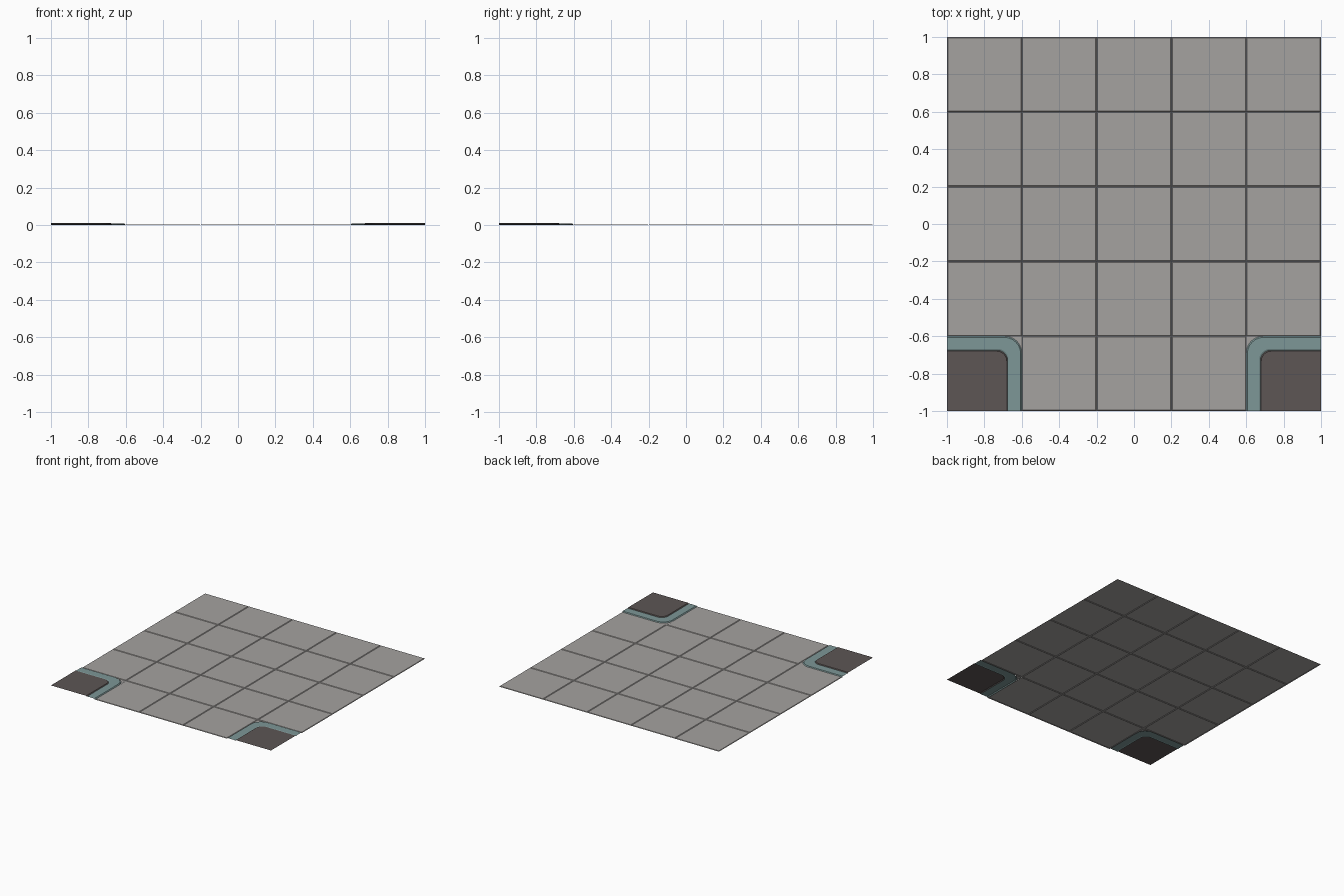
import bpy, bmesh, math

if "Cube" in bpy.data.objects:
    bpy.data.objects.remove(bpy.data.objects["Cube"])

def material(name, rgb):
    m = bpy.data.materials.new(name)
    m.diffuse_color = (*rgb, 1)
    m.use_nodes = True
    m.node_tree.nodes["Principled BSDF"].inputs["Base Color"].default_value = m.diffuse_color
    return m

TILE = material("warm grey tile", (0.375, 0.36, 0.35))
KERB = material("muted teal", (0.205, 0.31, 0.31))
DARK = material("dark brown grey", (0.109, 0.093, 0.090))

def make(name, bm, mat):
    # every surface faces upwards
    bm.normal_update()
    for f in bm.faces:
        if f.normal.z < 0:
            f.normal_flip()
    me = bpy.data.meshes.new(name)
    bm.to_mesh(me)
    bm.free()
    me.materials.append(mat)
    ob = bpy.data.objects.new(name, me)
    bpy.context.collection.objects.link(ob)
    return ob

def loft(bm, rings, closed=False):
    rows = [[bm.verts.new(p) for p in r] for r in rings]
    for a, b in zip(rows, rows[1:]):
        n = len(a)
        for i in range(n if closed else n - 1):
            j = (i + 1) % n
            bm.faces.new((a[i], a[j], b[j], b[i]))
    return rows

# Floor tiles: thin plates with chamfered rims, leaving seams between them
def square(cx, cy, h, z):
    return [(cx + sx * h, cy + sy * h, z) for sx, sy in ((-1, -1), (1, -1), (1, 1), (-1, 1))]

bm = bmesh.new()
for i in range(5):
    for j in range(5):
        if j == 0 and i in (0, 4):
            continue
        cx, cy = -0.8 + 0.4 * i, -0.8 + 0.4 * j
        rows = loft(bm, [square(cx, cy, 0.2, 0), square(cx, cy, 0.195, 0.004)], True)
        bm.faces.new(rows[1])
make("floor_tiles", bm, TILE)

# Rounded corner line, at a distance d inside the 0.4 square
def corner_line(s, d, z, steps=6):
    e, r = 0.4 - d, 0.09 - 0.45 * d
    pts = [(0, e)]
    for k in range(steps + 1):
        a = math.pi / 2 * (1 - k / steps)
        pts.append((e - r + r * math.cos(a), e - r + r * math.sin(a)))
    pts.append((e, 0))
    return [(s * (1 - u), v - 1, z) for u, v in pts]

for s, side in ((-1, "left"), (1, "right")):
    # Teal kerb: outer chamfer, flat top, inner step
    bm = bmesh.new()
    loft(bm, [corner_line(s, d, z) for d, z in
              ((0, 0), (0.006, 0.007), (0.068, 0.007), (0.075, 0.004))])
    make("kerb_" + side, bm, KERB)

    # Dark raised plate inside the kerb
    bm = bmesh.new()
    rows = loft(bm, [corner_line(s, 0.075, 0.004), corner_line(s, 0.08, 0.01)])
    bm.faces.new(rows[1] + [bm.verts.new((s, -1, 0.01))])
    make("corner_plate_" + side, bm, DARK)

    # Small tile sliver outside the rounded kerb corner
    bm = bmesh.new()
    arc = corner_line(s, 0, 0.001)[1:-1]
    bm.faces.new([bm.verts.new(p) for p in arc + [(s * 0.6, -0.6, 0.001)]])
    make("tile_sliver_" + side, bm, TILE)
